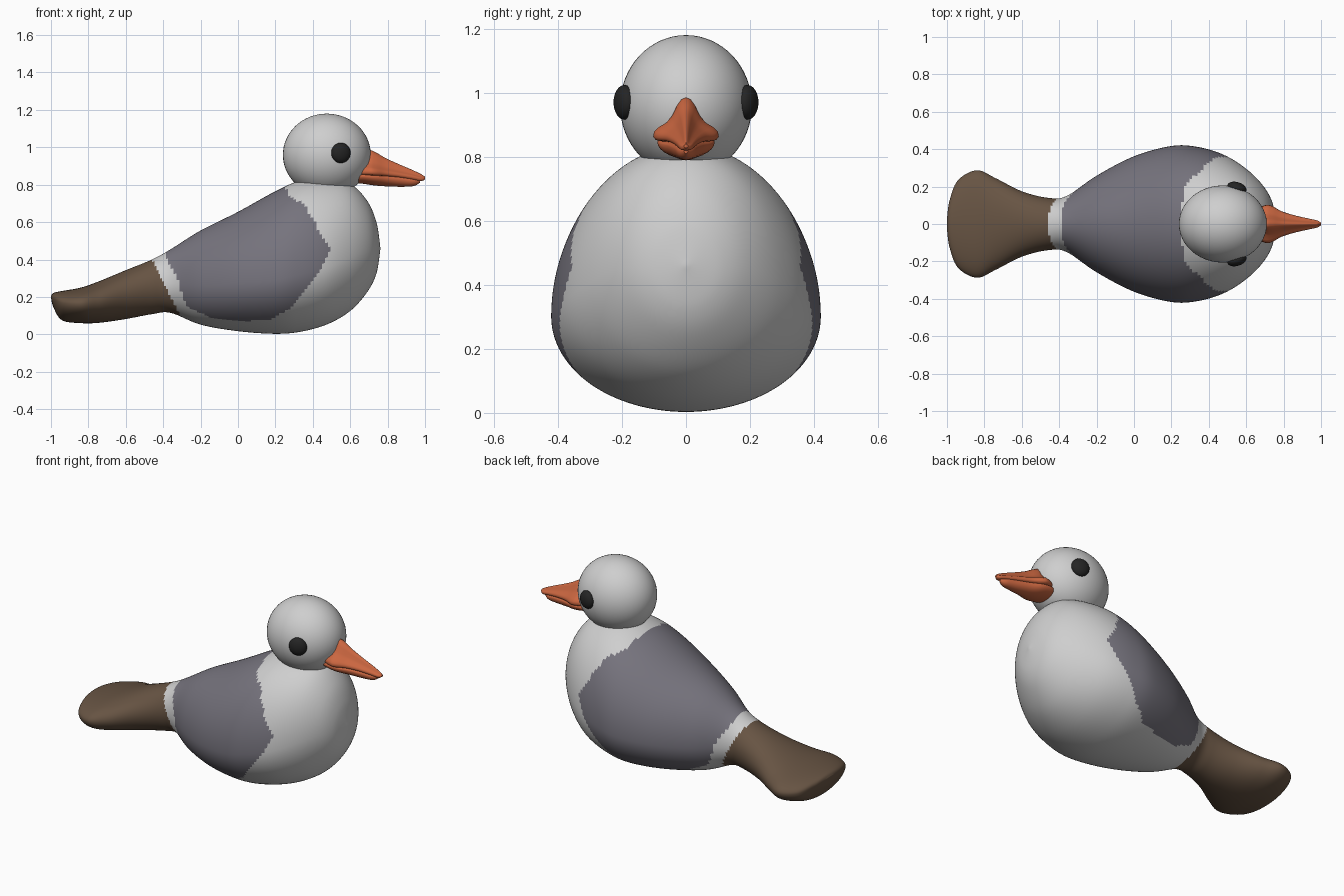
import bpy, bmesh, math
from mathutils import Matrix

if "Cube" in bpy.data.objects:
    bpy.data.objects.remove(bpy.data.objects["Cube"])


def material(name, rgb):
    m = bpy.data.materials.new(name)
    m.diffuse_color = (*rgb, 1)
    m.use_nodes = True
    m.node_tree.nodes["Principled BSDF"].inputs["Base Color"].default_value = m.diffuse_color
    return m


WHITE = material("white_plumage", (0.62, 0.62, 0.62))
GREY = material("grey_wing", (0.18, 0.172, 0.205))
BROWN = material("brown_tail", (0.135, 0.088, 0.056))
ORANGE = material("orange_beak", (0.60, 0.135, 0.052))
BLACK = material("black_eye", (0.018, 0.018, 0.018))


def spline(stations, steps):
    """Smooth curve through the stations."""
    pts = [stations[0]] + stations + [stations[-1]]
    out = []
    for i in range(1, len(pts) - 2):
        p0, p1, p2, p3 = pts[i - 1:i + 3]
        for s in range(steps):
            t = s / steps
            out.append([0.5 * (2 * b + (c - a) * t + (2 * a - 5 * b + 4 * c - d) * t * t
                               + (3 * b - a - 3 * c + d) * t ** 3)
                        for a, b, c, d in zip(p0, p1, p2, p3)])
    return out + [list(stations[-1])]


def finish(bm, name, mats, angle=50):
    bmesh.ops.recalc_face_normals(bm, faces=bm.faces)
    me = bpy.data.meshes.new(name)
    bm.to_mesh(me)
    bm.free()
    ob = bpy.data.objects.new(name, me)
    bpy.context.collection.objects.link(ob)
    for m in mats:
        me.materials.append(m)
    bpy.ops.object.select_all(action='DESELECT')
    ob.select_set(True)
    bpy.context.view_layer.objects.active = ob
    bpy.ops.object.shade_smooth_by_angle(angle=math.radians(angle))
    return ob


def loft(name, stations, section, steps, mats, rule=None):
    """Stations: x, bottom z, top z, half width, height share of the widest line."""
    bm = bmesh.new()
    rings = []
    for x, zb, zt, w, m in spline(stations, steps):
        zm = zb + (zt - zb) * m
        rings.append([bm.verts.new((x, u * w, zm + v * ((zt - zm) if v > 0 else (zm - zb))))
                      for u, v in section])
    n = len(section)
    for a, b in zip(rings, rings[1:]):
        for i in range(n):
            bm.faces.new((a[i], a[(i + 1) % n], b[(i + 1) % n], b[i]))
    bm.faces.new(rings[0])
    bm.faces.new(rings[-1])
    if rule:
        for f in bm.faces:
            f.material_index = rule(f.calc_center_median())
    return finish(bm, name, mats)


def inside(x, z, poly):
    hit = False
    for (x1, z1), (x2, z2) in zip(poly, poly[1:] + poly[:1]):
        if (z1 > z) != (z2 > z) and x < x1 + (z - z1) * (x2 - x1) / (z2 - z1):
            hit = not hit
    return hit


# Plumage zones: tail behind a sloping line, wings inside a side outline
WING = [(-0.39, 1), (0.25, 1), (0.26, 0.74), (0.35, 0.70), (0.42, 0.58), (0.49, 0.46),
        (0.46, 0.37), (0.38, 0.26), (0.28, 0.14), (0.17, 0.08), (0, 0.07), (-0.15, 0.09),
        (-0.26, 0.14), (-0.30, 0.20), (-0.31, 0.28), (-0.36, 0.36), (-0.39, 0.43)]


def plumage(c):
    if c.x < -0.26 - 0.5 * c.z:
        return 2
    return 1 if inside(c.x, c.z, WING) else 0


def circle(n):
    return [(math.cos(2 * math.pi * i / n), math.sin(2 * math.pi * i / n)) for i in range(n)]


# Body and fanned tail in one skin
body = [(-1.0, 0.195, 0.205, 0.03, 0.5), (-0.985, 0.14, 0.222, 0.13, 0.6),
        (-0.94, 0.075, 0.232, 0.235, 0.6), (-0.84, 0.06, 0.25, 0.287, 0.55),
        (-0.74, 0.062, 0.285, 0.245, 0.5), (-0.6, 0.082, 0.343, 0.175, 0.5),
        (-0.46, 0.108, 0.40, 0.140, 0.5), (-0.36, 0.115, 0.455, 0.150, 0.45),
        (-0.2, 0.052, 0.555, 0.258, 0.42), (0.0, 0.017, 0.655, 0.362, 0.4),
        (0.2, 0.003, 0.765, 0.417, 0.38), (0.34, 0.015, 0.825, 0.412, 0.38),
        (0.48, 0.055, 0.835, 0.370, 0.39), (0.6, 0.125, 0.805, 0.295, 0.42),
        (0.69, 0.225, 0.715, 0.205, 0.46), (0.74, 0.325, 0.60, 0.115, 0.48),
        (0.761, 0.455, 0.465, 0.005, 0.5)]
loft("body_and_tail", body, circle(112), 9, [WHITE, GREY, BROWN], plumage)


def ball(name, centre, radii, mat, turn=0.0):
    bm = bmesh.new()
    xf = (Matrix.Translation(centre) @ Matrix.Rotation(turn, 4, 'Z')
          @ Matrix.Diagonal((*radii, 1)))
    bmesh.ops.create_uvsphere(bm, u_segments=48, v_segments=32, radius=1, matrix=xf)
    return finish(bm, name, [mat])


# Head and eyes
ball("head", (0.475, 0, 0.96), (0.235, 0.206, 0.22), WHITE)
for side, label in ((-1, "right"), (1, "left")):
    ball(label + "_eye", (0.55, side * 0.192, 0.97), (0.053, 0.032, 0.054), BLACK, -side * 0.3)

# Upper beak: narrow ridge flaring to a wide lip
half = [(0, 1), (0.14, 0.95), (0.28, 0.78), (0.42, 0.52), (0.6, 0.33), (0.82, 0.22),
        (0.97, 0.1), (1, -0.2), (0.93, -0.7), (0.7, -0.95), (0, -1)]
ridge = half + [(-u, v) for u, v in half[-2:0:-1]]
upper = [(0.64, 0.85, 0.97, 0.075, 0.15), (0.70, 0.848, 0.985, 0.100, 0.15),
         (0.735, 0.846, 0.974, 0.098, 0.15), (0.79, 0.844, 0.942, 0.068, 0.18),
         (0.86, 0.838, 0.91, 0.046, 0.22), (0.93, 0.828, 0.88, 0.030, 0.3),
         (0.98, 0.82, 0.856, 0.019, 0.4), (1.0, 0.828, 0.842, 0.006, 0.5)]
loft("upper_beak", upper, ridge, 5, [ORANGE])

# Lower beak
lower = [(0.62, 0.81, 0.86, 0.07, 0.75), (0.67, 0.805, 0.862, 0.088, 0.75),
         (0.73, 0.796, 0.858, 0.086, 0.75), (0.80, 0.791, 0.854, 0.060, 0.7),
         (0.88, 0.789, 0.846, 0.040, 0.65), (0.94, 0.793, 0.835, 0.026, 0.6),
         (0.972, 0.81, 0.826, 0.006, 0.5)]
loft("lower_beak", lower, circle(28), 5, [ORANGE])
